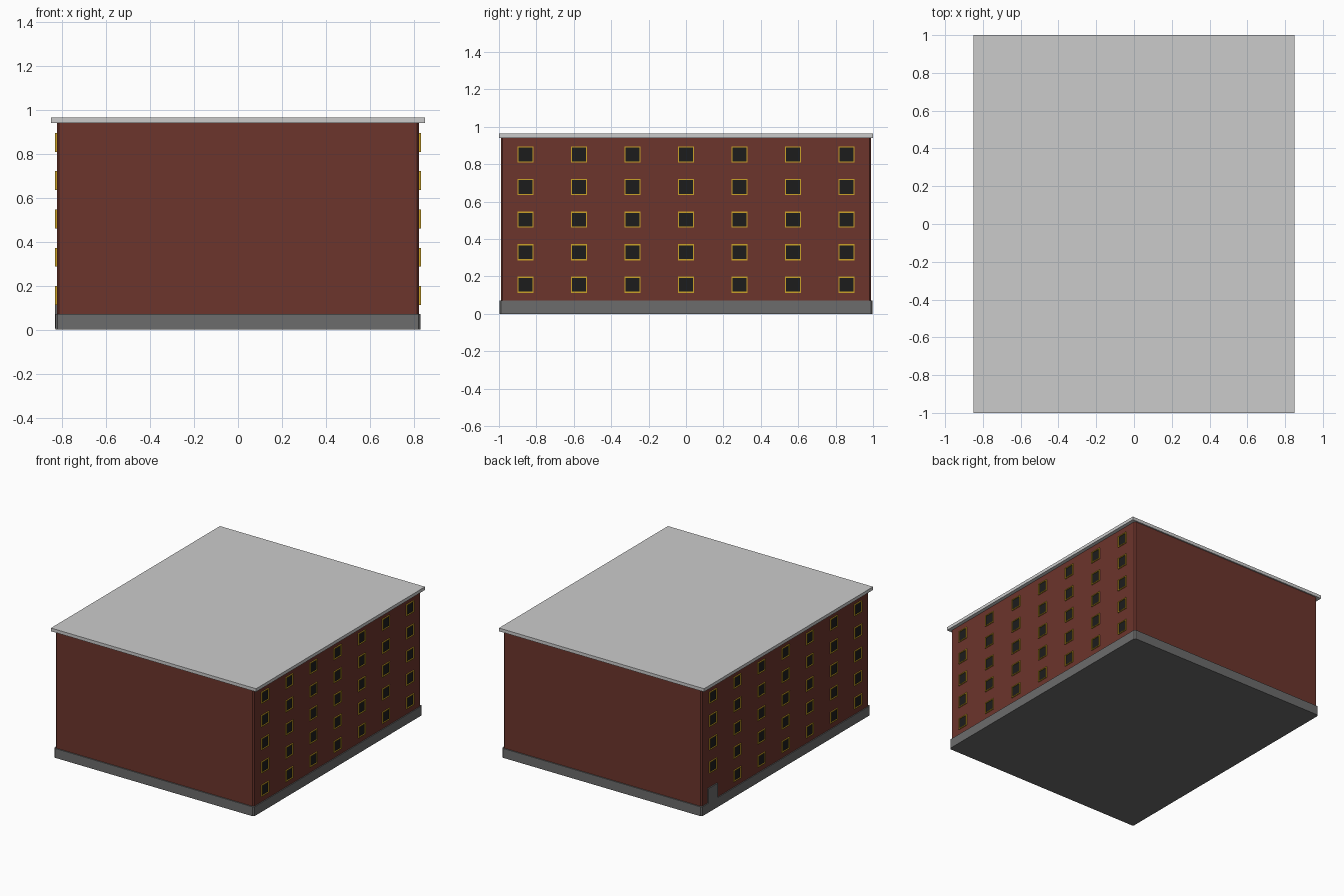
import bpy, bmesh
from mathutils import Vector

if "Cube" in bpy.data.objects:
    bpy.data.objects.remove(bpy.data.objects["Cube"])


def material(name, rgb):
    m = bpy.data.materials.new(name)
    m.diffuse_color = (*rgb, 1)
    m.use_nodes = True
    m.node_tree.nodes["Principled BSDF"].inputs["Base Color"].default_value = m.diffuse_color
    return m


BRICK = material("brick", (0.15, 0.035, 0.025))
GOLD = material("gold_trim", (0.60, 0.36, 0.02))
DARK = material("dark_glass", (0.012, 0.012, 0.012))
CONCRETE = material("concrete", (0.15, 0.15, 0.15))


def add_box(bm, lo, hi):
    lo, hi = Vector(lo), Vector(hi)
    verts = bmesh.ops.create_cube(bm, size=1)["verts"]
    for v in verts:
        v.co = Vector((lo[i] + hi[i]) / 2 + v.co[i] * (hi[i] - lo[i]) for i in range(3))


def finish(bm, name, mat=None):
    me = bpy.data.meshes.new(name)
    bm.to_mesh(me)
    bm.free()
    ob = bpy.data.objects.new(name, me)
    bpy.context.collection.objects.link(ob)
    if mat:
        me.materials.append(mat)
    return ob


def block(name, x, y, z0, z1, mat=None, chamfer=0):
    bm = bmesh.new()
    add_box(bm, (-x, -y, z0), (x, y, z1))
    if chamfer:
        uprights = [e for e in bm.edges
                    if abs(e.verts[0].co.z - e.verts[1].co.z) > 0.01]
        bmesh.ops.bevel(bm, geom=uprights, offset=chamfer, segments=1, affect='EDGES')
    return finish(bm, name, mat)


# Main volumes: plinth, brick walls, overhanging roof slab
block("plinth", 0.83, 0.998, 0, 0.07, CONCRETE, 0.01)
block("brick_walls", 0.823, 0.99, 0.07, 0.942, BRICK, 0.01)
block("roof_slab", 0.85, 1.0, 0.94, 0.964)

# Window grid on both long sides
WALL, HALF, TRIM = 0.823, 0.043, 0.006
frames, panes = bmesh.new(), bmesh.new()


def window(side, y, z):
    def slab(bm, depth, y0, y1, z0, z1):
        a, b = sorted((side * (WALL - 0.004), side * (WALL + depth)))
        add_box(bm, (a, y0, z0), (b, y1, z1))

    inner = HALF - TRIM
    for s in (-1, 1):
        e0, e1 = sorted((s * inner, s * HALF))
        slab(frames, 0.008, y + e0, y + e1, z - HALF, z + HALF)
        slab(frames, 0.008, y - inner, y + inner, z + e0, z + e1)
    slab(panes, 0.001, y - inner, y + inner, z - inner, z + inner)


for side in (-1, 1):
    for col in range(7):
        for row in range(5):
            # the left rear ground-floor bay holds the door instead
            if side == -1 and col == 6 and row == 0:
                continue
            window(side, -0.858 + 0.286 * col, 0.155 + 0.174 * row)
finish(frames, "window_frames", GOLD)
finish(panes, "window_panes", DARK)

# Side entrance door, almost flush with the plinth
bm = bmesh.new()
add_box(bm, (-0.832, 0.81, 0.005), (-0.82, 0.92, 0.18))
finish(bm, "side_door", CONCRETE)
